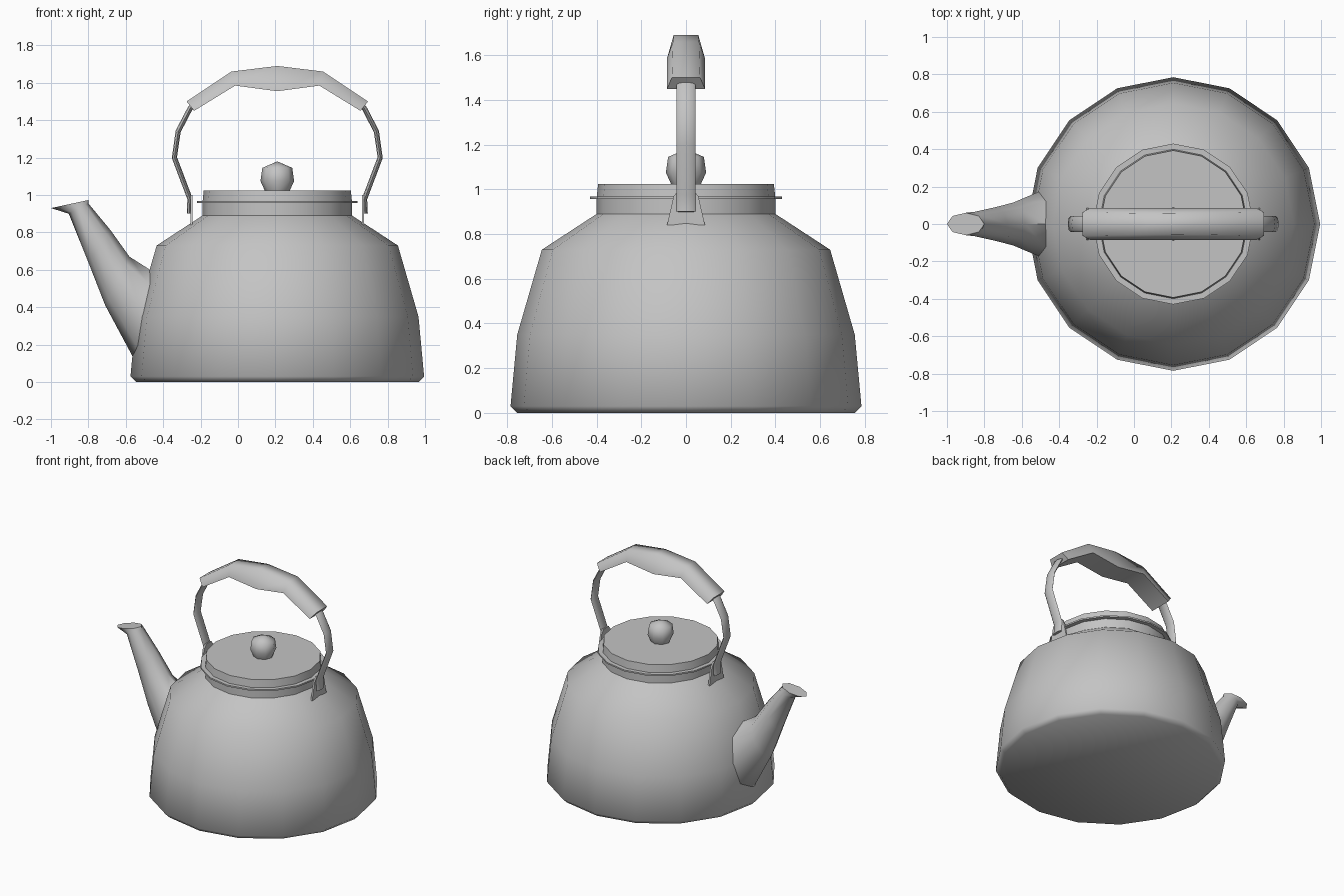
import bpy, bmesh, math
from mathutils import Vector

cube = bpy.data.objects.get("Cube")
if cube:
    bpy.data.objects.remove(cube, do_unlink=True)

CX = 0.21  # x of the pot's axis

grey = bpy.data.materials.new("plain grey")
grey.use_nodes = True
colour = (0.55, 0.55, 0.55, 1)
grey.diffuse_color = colour
grey.node_tree.nodes["Principled BSDF"].inputs["Base Color"].default_value = colour


def loft(name, rings, angle=50):
    """Skin a list of equal-sized point rings and cap both ends."""
    bm = bmesh.new()
    loops = [[bm.verts.new(p) for p in ring] for ring in rings]
    n = len(loops[0])
    for a, b in zip(loops, loops[1:]):
        for i in range(n):
            j = (i + 1) % n
            bm.faces.new((a[i], a[j], b[j], b[i]))
    bm.faces.new(loops[0])
    bm.faces.new(loops[-1])
    bmesh.ops.remove_doubles(bm, verts=bm.verts, dist=0.0005)
    bmesh.ops.recalc_face_normals(bm, faces=bm.faces)
    mesh = bpy.data.meshes.new(name)
    bm.to_mesh(mesh)
    bm.free()
    mesh.materials.append(grey)
    obj = bpy.data.objects.new(name, mesh)
    bpy.context.collection.objects.link(obj)
    bpy.ops.object.select_all(action='DESELECT')
    obj.select_set(True)
    bpy.context.view_layer.objects.active = obj
    bpy.ops.object.shade_smooth_by_angle(angle=math.radians(angle))
    return obj


def lathe(name, profile, sides=16, angle=50):
    """Turn (radius, height) points about the pot's axis."""
    turns = [2 * math.pi * i / sides for i in range(sides)]
    return loft(name, [[(CX + r * math.cos(t), r * math.sin(t), z) for t in turns]
                       for r, z in profile], angle)


def oval(low, high, width, sides=8):
    """Oval ring spanning low to high in the xz plane, with a half width in y."""
    low, high = Vector((low[0], 0, low[1])), Vector((high[0], 0, high[1]))
    mid, half = (low + high) / 2, (high - low) / 2
    turns = [2 * math.pi * i / sides for i in range(sides)]
    return [mid + half * math.cos(t) + Vector((0, width * math.sin(t), 0)) for t in turns]


# Body with shoulder and neck
lathe("body", [(0.755, 0), (0.785, 0.03), (0.755, 0.35), (0.645, 0.73),
               (0.40, 0.89), (0.40, 0.96)])

# Lid with thin flange, and its knob
lathe("lid_flange", [(0.43, 0.957), (0.43, 0.968)])
lathe("lid", [(0.40, 0.96), (0.393, 1.025)])
lathe("lid_knob", [(0.065, 1.02), (0.09, 1.075), (0.08, 1.145), (0, 1.18)], 8, 60)

# Spout, from inside the body to the pouring lip
spout = [((-0.43, 0.10), (-0.38, 0.56), 0.17),
         ((-0.56, 0.13), (-0.47, 0.60), 0.17),
         ((-0.71, 0.41), (-0.58, 0.67), 0.115),
         ((-0.80, 0.64), (-0.68, 0.81), 0.09),
         ((-0.905, 0.90), (-0.80, 0.955), 0.065),
         ((-1.0, 0.93), (-0.80, 0.973), 0.06)]
loft("spout", [oval(*ring) for ring in spout])

# Handle wires and brackets, one on each side
wire = [Vector(p) for p in ((0.47, 0.90), (0.467, 0.98), (0.55, 1.20),
                            (0.53, 1.34), (0.465, 1.465), (0.40, 1.51))]
bracket = [(0.085, 0.84), (0.055, 0.97), (0.03, 1.0),
           (-0.03, 1.0), (-0.055, 0.97), (-0.085, 0.84)]
for side, label in ((1, "left"), (-1, "right")):
    rings = []
    for i, p in enumerate(wire):
        along = (wire[min(i + 1, len(wire) - 1)] - wire[max(i - 1, 0)]).normalized()
        out = Vector((along.y, -along.x)) * 0.014
        a, b = p - out, p + out
        rings.append(oval((CX + side * a.x, a.y), (CX + side * b.x, b.y), 0.042))
    loft(label + "_handle_wire", rings)
    loft(label + "_handle_bracket",
         [[(CX + side * x, y, z) for y, z in bracket] for x in (0.452, 0.464)], 30)

# Grip: flat-bottomed section, thickest in the middle
half_grip = [((0.445, 1.45), (0.485, 1.50), 0.063),
             ((0.225, 1.585), (0.245, 1.66), 0.058),
             ((0, 1.555), (0, 1.69), 0.055)]
grip = [(1, s) for s in half_grip] + [(-1, s) for s in half_grip[-2::-1]]
loft("handle_grip", [[(CX + d * low[0], -0.085, low[1]), (CX + d * low[0], 0.085, low[1]),
                      (CX + d * high[0], w, high[1]), (CX + d * high[0], -w, high[1])]
                     for d, (low, high, w) in grip], 80)
